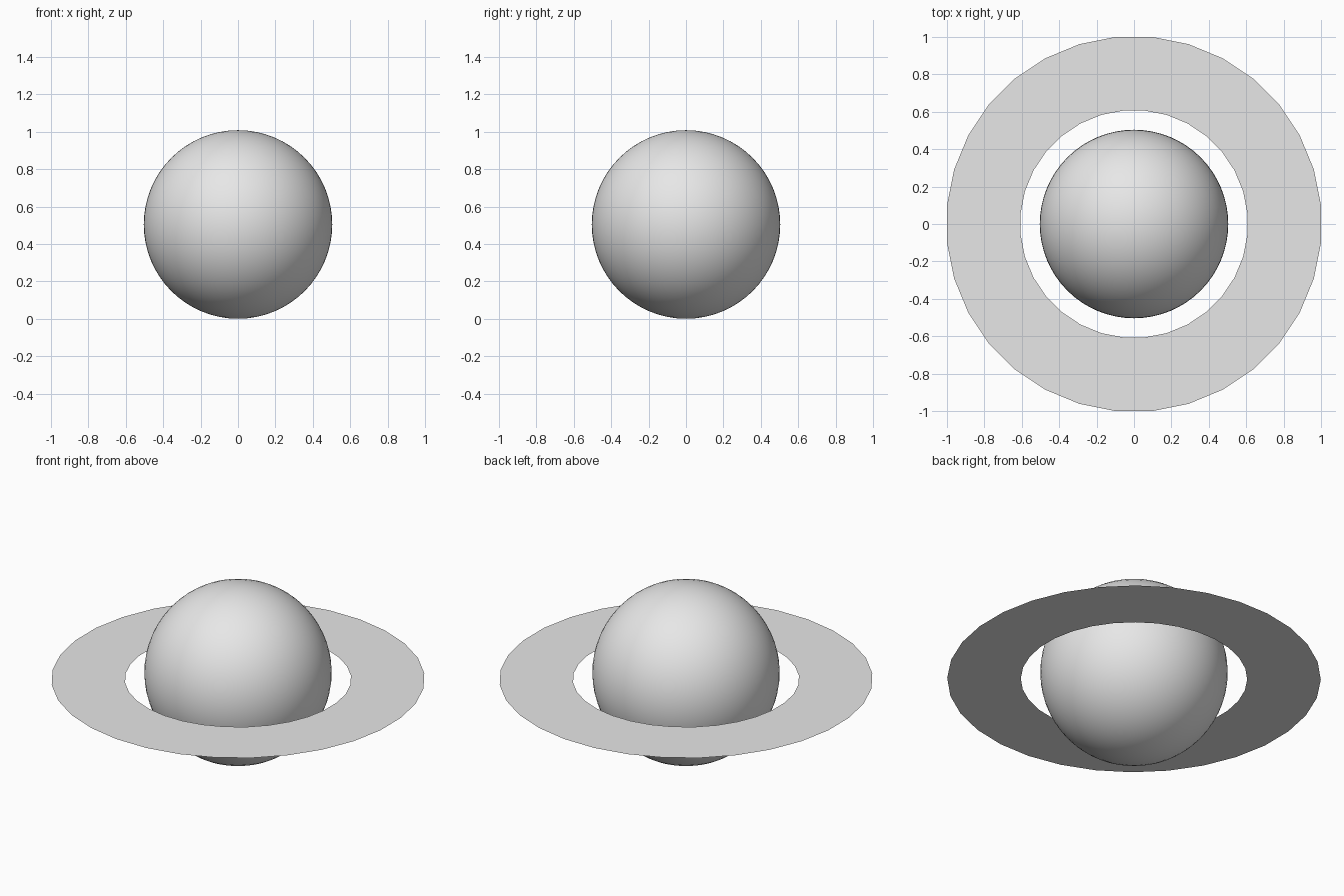
import bpy
import bmesh
import math
from mathutils import Matrix

cube = bpy.data.objects.get("Cube")
if cube:
    bpy.data.objects.remove(cube, do_unlink=True)

BALL_RADIUS = 0.504
RING_HEIGHT = 0.464
RING_SIDES = 32
OUTER_RADIUS = 1 / math.cos(math.pi / RING_SIDES)  # flats touch x, y = +-1
INNER_RADIUS = 0.609


def make_material(name, colour):
    mat = bpy.data.materials.new(name)
    mat.use_nodes = True
    mat.diffuse_color = colour
    mat.node_tree.nodes["Principled BSDF"].inputs["Base Color"].default_value = colour
    return mat


def make_object(name, bm, mat):
    mesh = bpy.data.meshes.new(name)
    bm.to_mesh(mesh)
    bm.free()
    mesh.materials.append(mat)
    obj = bpy.data.objects.new(name, mesh)
    bpy.context.collection.objects.link(obj)
    return obj


grey = make_material("light grey", (0.8, 0.8, 0.8, 1))

# Planet: smooth ball resting on the ground plane
bm = bmesh.new()
bmesh.ops.create_uvsphere(bm, u_segments=64, v_segments=32, radius=BALL_RADIUS,
                          matrix=Matrix.Translation((0, 0, BALL_RADIUS)))
for face in bm.faces:
    face.smooth = True
make_object("planet", bm, grey)

# Ring: flat, paper-thin band a little below the planet's middle
bm = bmesh.new()
loops = []
for radius in (INNER_RADIUS, OUTER_RADIUS):
    angles = [math.tau * (i + 0.5) / RING_SIDES for i in range(RING_SIDES)]
    loops.append([bm.verts.new((radius * math.cos(a), radius * math.sin(a), RING_HEIGHT))
                  for a in angles])
inner, outer = loops
for i in range(RING_SIDES):
    j = (i + 1) % RING_SIDES
    bm.faces.new((inner[i], outer[i], outer[j], inner[j]))
make_object("ring", bm, grey)
